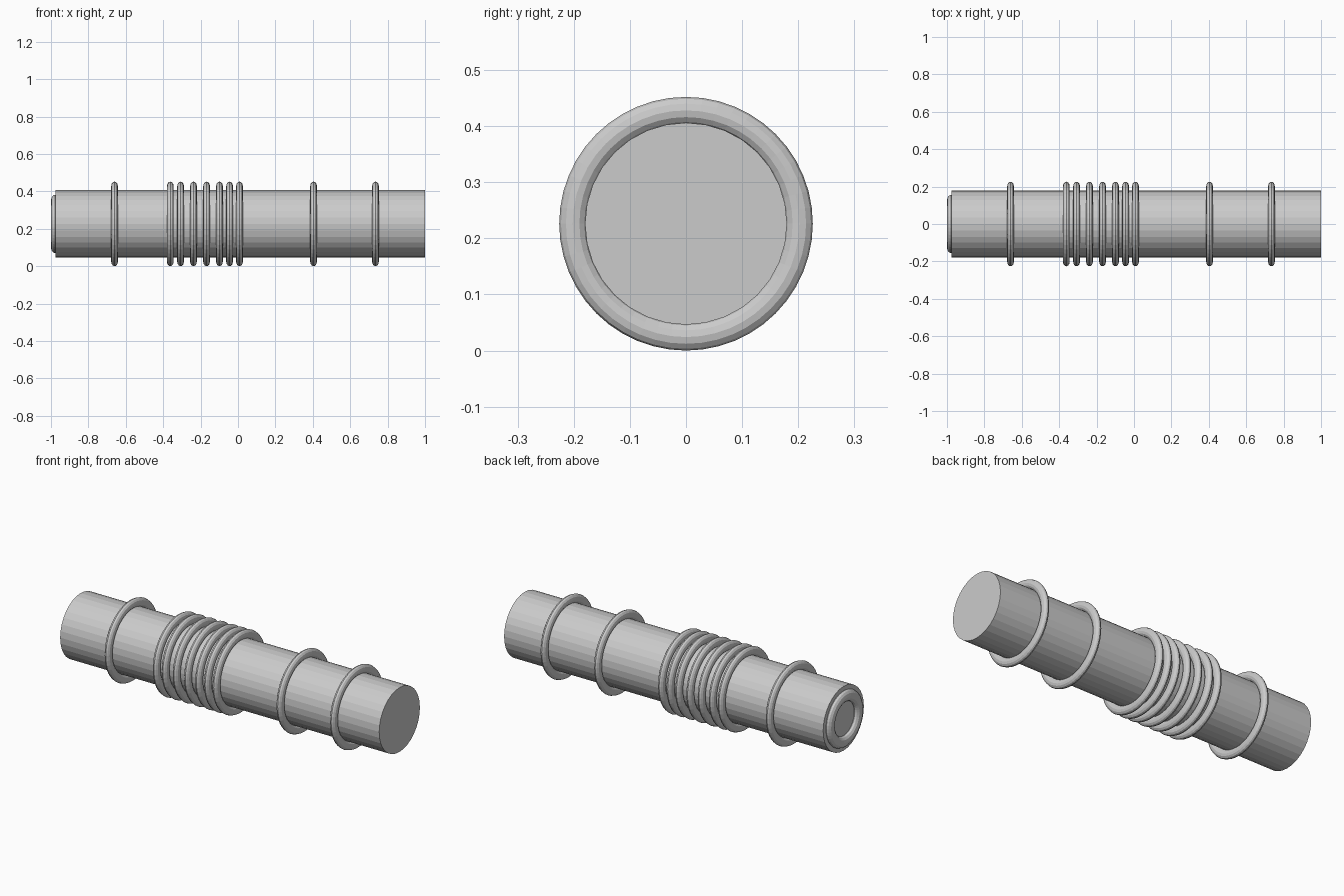
import bpy
from math import pi

if "Cube" in bpy.data.objects:
    bpy.data.objects.remove(bpy.data.objects["Cube"])

AXIS_Z = 0.226


def ring(name, x, major, minor, half_width):
    """Torus around the x axis, with an oval cross-section."""
    bpy.ops.mesh.primitive_torus_add(
        location=(x, 0, AXIS_Z), rotation=(0, pi / 2, 0),
        major_segments=48, minor_segments=12,
        major_radius=major, minor_radius=minor)
    ob = bpy.context.object
    ob.name = name
    ob.scale.z = half_width / minor
    return ob


# Main tube body
bpy.ops.mesh.primitive_cylinder_add(
    vertices=32, radius=0.18, depth=1.975,
    location=(0.0125, 0, AXIS_Z), rotation=(0, pi / 2, 0))
bpy.context.object.name = "body"

# Single bands and the grip rings in the middle
for x in (-0.66, 0.404, 0.735):
    ring("band", x, 0.202, 0.024, 0.018)
for x in (-0.362, -0.307, -0.238, -0.168, -0.099, -0.045, 0.008):
    ring("grip_ring", x, 0.202, 0.024, 0.018)

# Rounded rim on the left end
ring("end_rim", -0.978, 0.125, 0.031, 0.022)
